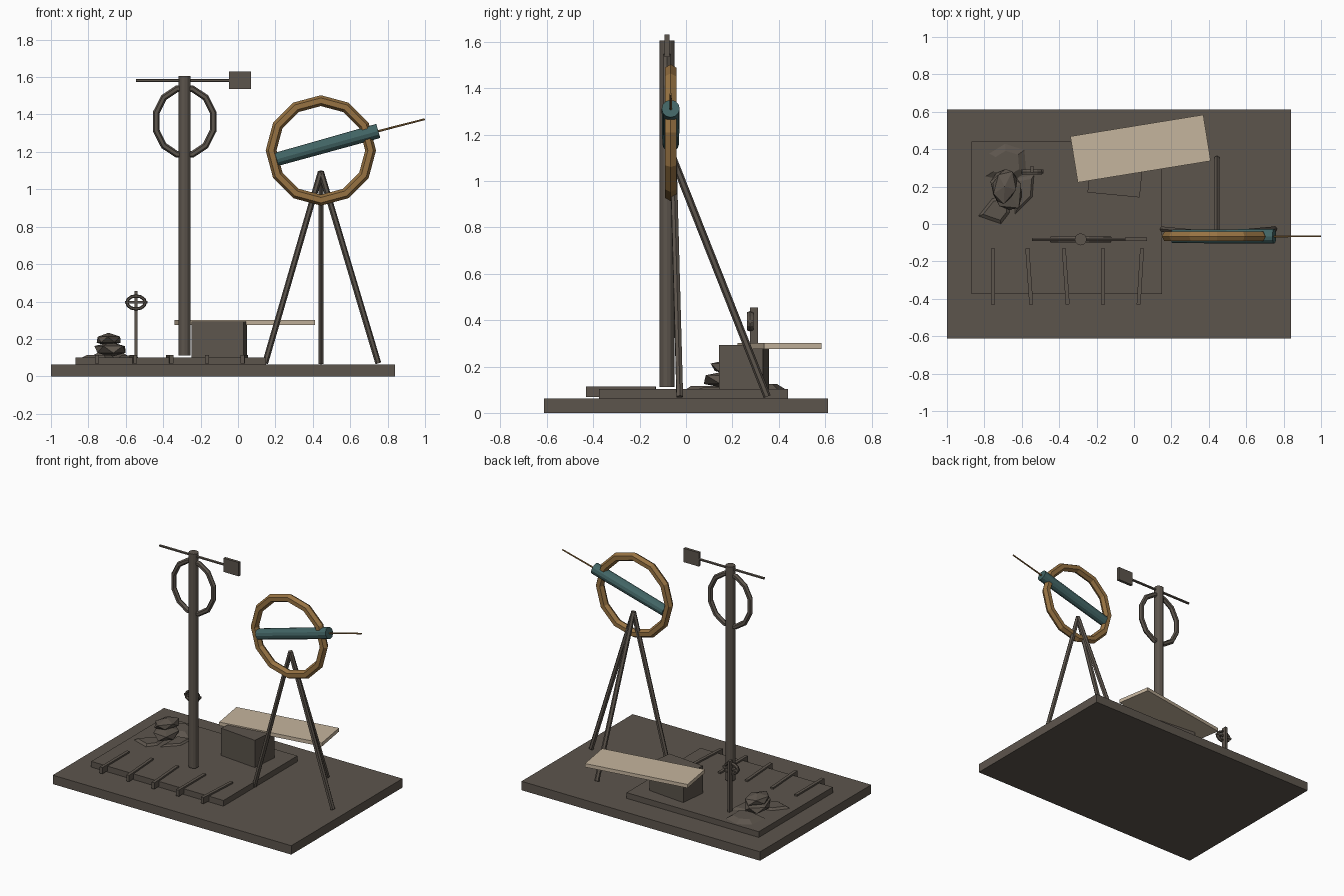
import bpy, bmesh, math, random
from mathutils import Vector, Matrix

if "Cube" in bpy.data.objects:
    bpy.data.objects.remove(bpy.data.objects["Cube"])

random.seed(4)


def material(name, rgb):
    m = bpy.data.materials.new(name)
    m.diffuse_color = (*rgb, 1)
    m.use_nodes = True
    m.node_tree.nodes["Principled BSDF"].inputs["Base Color"].default_value = m.diffuse_color
    return m


STONE = material("grey_brown", (0.108, 0.09, 0.073))
TAN = material("pale_tan", (0.56, 0.46, 0.34))
OCHRE = material("ochre_brass", (0.31, 0.17, 0.055))
TEAL = material("dark_teal", (0.055, 0.13, 0.13))


def make(name, bm, mat):
    bmesh.ops.recalc_face_normals(bm, faces=bm.faces)
    me = bpy.data.meshes.new(name)
    bm.to_mesh(me)
    bm.free()
    me.materials.append(mat)
    ob = bpy.data.objects.new(name, me)
    bpy.context.collection.objects.link(ob)
    return ob


def box(name, centre, size, mat=STONE, rot=0.0):
    bm = bmesh.new()
    m = Matrix.Translation(centre) @ Matrix.Rotation(math.radians(rot), 4, 'Z') @ Matrix.Diagonal((*size, 1))
    bmesh.ops.create_cube(bm, size=1, matrix=m)
    return make(name, bm, mat)


def rod(name, a, b, r1, r2=None, sides=6, mat=STONE):
    a, b = Vector(a), Vector(b)
    d = b - a
    m = Matrix.Translation((a + b) / 2) @ d.to_track_quat('Z', 'Y').to_matrix().to_4x4()
    bm = bmesh.new()
    bmesh.ops.create_cone(bm, cap_ends=True, segments=sides, radius1=r1,
                          radius2=r1 if r2 is None else r2, depth=d.length, matrix=m)
    return make(name, bm, mat)


def ring(name, centre, rx, rz, minor, mat=STONE, segs=12, turn=0.0, sides=6, depth=1.0):
    """Upright faceted hoop in the xz plane; rx, rz are the centreline radii."""
    bm = bmesh.new()
    loops = []
    for i in range(segs):
        a = 2 * math.pi * i / segs + turn
        loop = []
        for j in range(sides):
            t = 2 * math.pi * j / sides
            o = minor * math.cos(t)
            loop.append(bm.verts.new((centre[0] + (rx + o) * math.cos(a),
                                      centre[1] + minor * depth * math.sin(t),
                                      centre[2] + (rz + o) * math.sin(a))))
        loops.append(loop)
    for i in range(segs):
        p, q = loops[i], loops[(i + 1) % segs]
        for j in range(sides):
            k = (j + 1) % sides
            bm.faces.new((p[j], p[k], q[k], q[j]))
    return make(name, bm, mat)


def rock(name, centre, size, rot=0.0):
    bm = bmesh.new()
    bmesh.ops.create_icosphere(bm, subdivisions=1, radius=1)
    for v in bm.verts:
        v.co *= random.uniform(0.9, 1.06)
    m = Matrix.Translation(centre) @ Matrix.Rotation(math.radians(rot), 4, 'Z') @ Matrix.Diagonal((*size, 1))
    bm.transform(m)
    return make(name, bm, STONE)


def slab(name, pts, z0, z1, shrink=0.8):
    """Low flat stone: an outline with a smaller top."""
    c = sum((Vector(p) for p in pts), Vector((0, 0))) / len(pts)
    bm = bmesh.new()
    lo = [bm.verts.new((*p, z0)) for p in pts]
    hi = [bm.verts.new((*(c + (Vector(p) - c) * shrink), z1)) for p in pts]
    bm.faces.new(lo)
    bm.faces.new(hi)
    for i in range(len(pts)):
        j = (i + 1) % len(pts)
        bm.faces.new((lo[i], lo[j], hi[j], hi[i]))
    return make(name, bm, STONE)


# Ground plates
box("base_plate", (-0.08, 0, 0.031), (1.84, 1.225, 0.062))
box("raised_platform", (-0.36, 0.033, 0.081), (1.02, 0.815, 0.042))

# Floor slats along the front
for i, (x, ang) in enumerate([(-0.755, 0), (-0.56, 4), (-0.365, 4), (-0.166, 0), (0.034, -3.5)]):
    box(f"floor_slat_{i + 1}", (x, -0.28, 0.091), (0.021, 0.30, 0.044), rot=ang)

# Mast with hoop and wind vane
MX, MY = -0.285, -0.082
rod("mast", (MX, MY, 0.112), (MX, MY, 1.605), 0.032, sides=12)
ring("mast_hoop", (MX, MY, 1.362), 0.158, 0.182, 0.018, turn=math.pi / 12)
rod("vane_arm", (-0.545, MY, 1.582), (-0.03, MY, 1.582), 0.009)
box("vane_plate", (0.011, MY, 1.583), (0.118, 0.02, 0.096))

# Tripod
apex = (0.443, -0.055, 1.095)
for i, foot in enumerate([(0.145, -0.027, 0.07), (0.75, -0.027, 0.07), (0.443, 0.35, 0.07)]):
    rod(f"tripod_leg_{i + 1}", apex, foot, 0.016)

# Brass hoop, viewing tube and pointer
RY = -0.066
ring("brass_hoop", (0.443, RY, 1.208), 0.266, 0.266, 0.029, mat=OCHRE)
rod("viewing_tube", (0.206, RY, 1.16), (0.75, RY, 1.312), 0.036, 0.039, sides=12, mat=TEAL)
rod("pointer_rod", (0.70, RY, 1.298), (0.999, RY, 1.375), 0.006, 0.005, mat=OCHRE)

# Block table with an overhanging plank
box("table_block", (-0.10, 0.25, 0.196), (0.28, 0.19, 0.192), rot=-5.5)
box("table_plank", (0.035, 0.403, 0.288), (0.72, 0.25, 0.025), mat=TAN, rot=9.2)

# Small sighting stake
box("sight_stake", (-0.545, 0.293, 0.277), (0.016, 0.036, 0.357))
ring("sight_hoop", (-0.545, 0.277, 0.395), 0.049, 0.035, 0.009, depth=1.7)
box("sight_bar", (-0.545, 0.28, 0.395), (0.12, 0.022, 0.013))

# Stone pile
slab("flat_stone_back", [(-0.80, 0.25), (-0.78, 0.38), (-0.69, 0.435), (-0.58, 0.40), (-0.57, 0.27), (-0.66, 0.22)],
     0.098, 0.125, 0.6)
slab("flat_stone_front", [(-0.84, 0.04), (-0.71, -0.005), (-0.66, 0.06), (-0.67, 0.16), (-0.76, 0.14)],
     0.098, 0.115, 0.7)
slab("flat_stone_side", [(-0.64, 0.04), (-0.54, 0.14), (-0.53, 0.27), (-0.64, 0.25)], 0.098, 0.112, 0.7)
rock("pile_stone_lower", (-0.68, 0.185, 0.143), (0.092, 0.13, 0.042), 20)
rock("pile_stone_upper", (-0.692, 0.20, 0.196), (0.07, 0.105, 0.036), -15)
